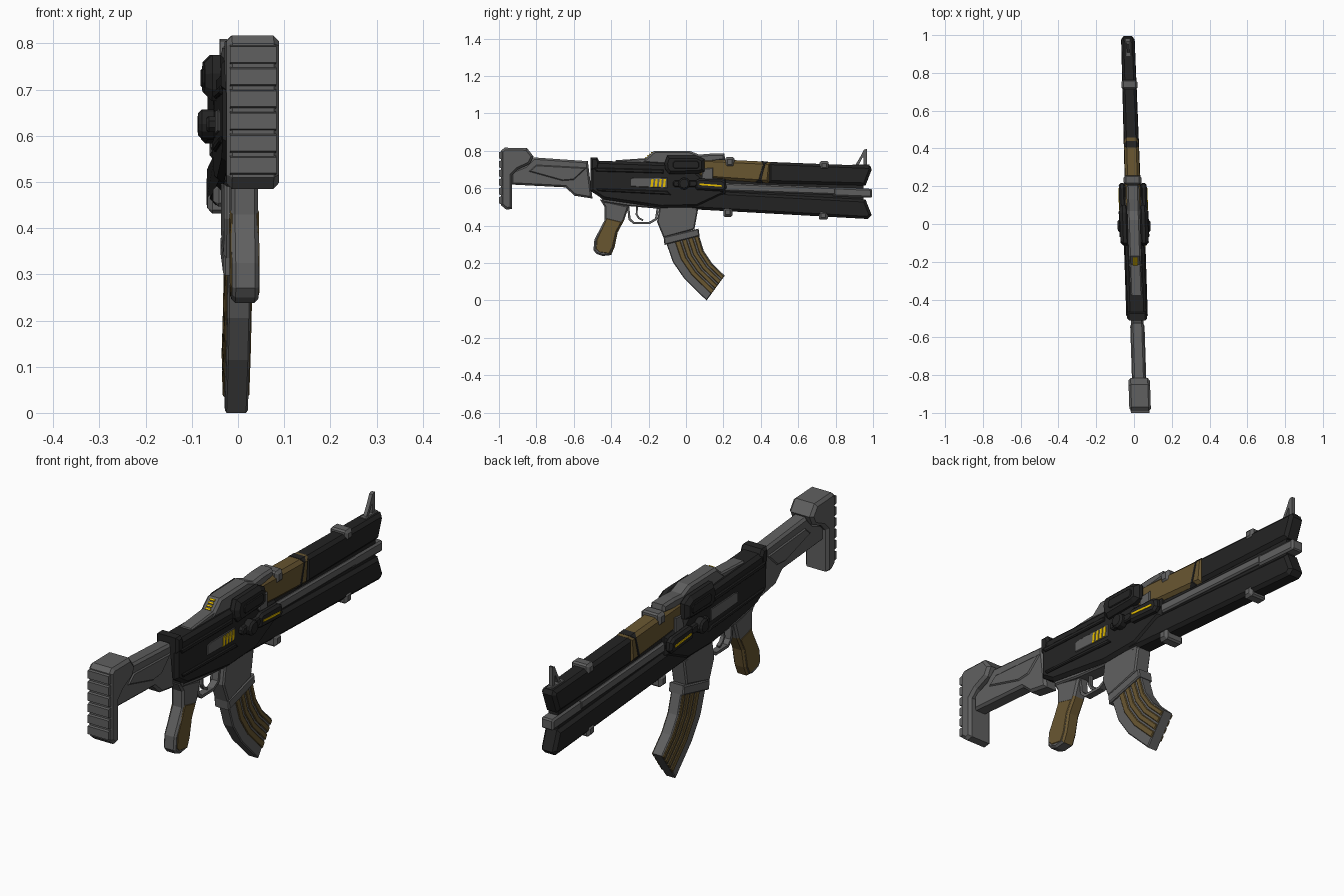
import bpy, bmesh, math
from mathutils import Vector


def material(name, rgb):
    m = bpy.data.materials.new(name)
    m.diffuse_color = (*rgb, 1)
    return m


BLACK = material("black polymer", (0.017, 0.017, 0.017))
GREY = material("grey metal", (0.115, 0.115, 0.115))
BRONZE = material("bronze", (0.14, 0.093, 0.03))
YELLOW = material("yellow light", (0.8, 0.52, 0.0))


def finish(name, bm, *mats):
    bmesh.ops.recalc_face_normals(bm, faces=bm.faces)
    me = bpy.data.meshes.new(name)
    bm.to_mesh(me)
    bm.free()
    for m in mats:
        me.materials.append(m)
    ob = bpy.data.objects.new(name, me)
    bpy.context.collection.objects.link(ob)
    return ob


def prism(bm, prof, x0, x1, bevel=0):
    """Side profile (y, z) extruded from x0 to x1 with chamfered caps."""
    rings = [[bm.verts.new((x, y, z)) for y, z in prof] for x in (x0, x1)]
    n = len(prof)
    caps = [bm.faces.new(r) for r in rings]
    new = caps + [bm.faces.new((rings[0][i], rings[0][(i + 1) % n],
                                rings[1][(i + 1) % n], rings[1][i])) for i in range(n)]
    bmesh.ops.recalc_face_normals(bm, faces=new)
    if bevel:
        edges = list({e for f in caps for e in f.edges})
        bmesh.ops.bevel(bm, geom=edges, offset=bevel, segments=1,
                        affect='EDGES', clamp_overlap=True)


def part(name, prof, hw, mat, bevel=0.0):
    bm = bmesh.new()
    prism(bm, prof, -hw, hw, bevel)
    return finish(name, bm, mat)


def pair(name, profs, x0, x1, mat, bevel=0.0, sides=(1, -1)):
    bm = bmesh.new()
    for prof in profs:
        for s in sides:
            prism(bm, prof, s * x0, s * x1, bevel)
    return finish(name, bm, mat)


def rect(y0, y1, z0, z1):
    return [(y0, z0), (y1, z0), (y1, z1), (y0, z1)]


def octa(y0, y1, z0, z1, c):
    return [(y0 + c, z0), (y1 - c, z0), (y1, z0 + c), (y1, z1 - c),
            (y1 - c, z1), (y0 + c, z1), (y0, z1 - c), (y0, z0 + c)]


# Stock: butt pad with ribs, arm and raised side panel
part("butt_pad", [(-.99, .80), (-.97, .817), (-.85, .815), (-.815, .77), (-.835, .73),
                  (-.90, .70), (-.93, .67), (-.93, .49), (-.96, .485), (-.99, .51)],
     .057, GREY, .012)
bm = bmesh.new()
for i in range(6):
    z = .515 + i * .048
    prism(bm, [(-.985, z), (-1, z + .004), (-1, z + .038), (-.985, z + .042)], -.05, .05)
finish("pad_ribs", bm, GREY)
part("stock_arm", [(-.935, .62), (-.935, .69), (-.86, .72), (-.815, .765), (-.525, .745),
                   (-.50, .545), (-.595, .56), (-.645, .605)], .033, GREY, .01)
part("stock_panel", [(-.84, .69), (-.80, .725), (-.53, .71), (-.60, .645), (-.66, .64)],
     .038, GREY, .005)

# Receiver, its rear collar and lower frame
part("receiver", [(-.51, .745), (-.465, .747), (-.12, .735), (.02, .72), (.09, .66), (.21, .65),
                  (.21, .57), (.06, .50), (-.13, .495), (-.44, .54), (-.51, .585)],
     .05, BLACK, .014)
part("rear_collar", [(-.51, .70), (-.51, .765), (-.475, .765), (-.462, .74), (-.47, .69)],
     .053, BLACK, .01)
pair("receiver_rails", [[(-.48, .69), (-.49, .71), (-.12, .70), (-.12, .68)],
                        [(-.47, .585), (-.48, .60), (-.10, .585), (-.08, .565)]],
     .046, .057, BLACK, .004)
part("lower_frame", [(-.46, .555), (-.44, .525), (-.31, .505), (-.14, .49),
                     (.06, .48), (.06, .55)], .035, GREY, .006)
pair("bolt_plate", [[(-.295, .61), (-.295, .652), (-.27, .658), (-.10, .655), (-.10, .602)]],
     .045, .0535, GREY, .002)
pair("charge_bars", [[(y, .606), (y + .005, .65), (y + .017, .65), (y + .012, .606)]
                     for y in (-.19, -.168, -.146, -.124)], .05, .056, YELLOW, 0, (1,))

# Optic hump, rear deck and sloped light dashes
part("top_optic", [(-.245, .735), (-.17, .80), (.02, .80), (.07, .78), (.13, .785),
                   (.205, .785), (.21, .75), (.0, .72)], .034, GREY, .01)
part("rear_deck", [(-.38, .73), (-.375, .75), (-.20, .762), (-.18, .73)], .03, GREY, .006)
bm = bmesh.new()
for i in range(6):
    y = -.237 + i * .0105
    z = .735 + (y + .245) * .867
    prism(bm, [(y, z), (y - .003, z + .004), (y + .003, z + .009), (y + .006, z + .005)],
          -.012, .012)
finish("optic_dashes", bm, YELLOW)

# Side pods, knobs and light capsules on both flanks
pair("side_pod", [[(-.115, .735), (-.10, .775), (.06, .775), (.10, .755), (.10, .69),
                   (.07, .68), (-.09, .675), (-.11, .70)]], .025, .075, BLACK, .016)
pair("side_pod_rib", [octa(-.07, .07, .705, .745, .01)], .07, .079, BLACK, .003)
pair("side_knob", [[(-.01 + .032 * math.cos(a * math.pi / 6), .625 + .032 * math.sin(a * math.pi / 6))
                    for a in range(12)]], .045, .087, BLACK, .008)
pair("knob_arm", [octa(-.07, .06, .608, .642, .01)], .045, .07, BLACK, .005)
pair("light_capsule", [[(.05, .60), (.06, .592), (.20, .583), (.217, .60), (.213, .635),
                        (.19, .648), (.07, .652), (.05, .64)]], .04, .074, BLACK, .01)
pair("capsule_light", [[(.072, .617), (.072, .626), (.19, .617), (.19, .608)]],
     .07, .077, YELLOW)

# Upper bronze shroud, slanted band and grey bracket
part("bronze_shroud", [(.0, .735), (.02, .757), (.12, .757), (.457, .741), (.445, .628),
                       (.20, .645), (.08, .655)], .040, BRONZE, .014)
part("shroud_band", [(.405, .745), (.44, .743), (.41, .628), (.37, .63)], .0415, BLACK, .014)
part("shroud_bracket", [(.09, .705), (.145, .71), (.145, .64), (.08, .64)], .046, GREY, .004)

# Black barrel hulls with flared muzzle, inner core and grey rail
part("upper_hull", [(.44, .741), (.985, .72), (.993, .70), (.96, .615), (.44, .628)],
     .040, BLACK, .014)
part("lower_hull", [(-.13, .575), (.21, .58), (.96, .54), (.993, .457), (.972, .436),
                    (-.13, .497)], .042, BLACK, .014)
part("barrel_core", [(.1, .66), (.95, .63), (.95, .53), (.1, .56)], .026, BLACK)
part("barrel_rail", [(.15, .63), (.80, .604), (.80, .565), (.15, .587)], .037, GREY, .007)
part("muzzle_block", [(.785, .605), (.99, .597), (.995, .59), (.995, .555), (.99, .55),
                      (.785, .558)], .034, GREY, .008)

# Clips around the hulls
for label, (y, z0, z1) in {"rear_top": (.21, .715, .767), "front_top": (.715, .70, .745),
                           "rear_bottom": (.20, .447, .495),
                           "front_bottom": (.71, .432, .478)}.items():
    part("clip_" + label, octa(y, y + .048, z0, z1, .007), .047, GREY, .012)

# Front sight: open triangular frame
pair("front_sight", [[(.90, .715), (.945, .79), (.958, .79), (.918, .715)],
                     [(.948, .715), (.95, .805), (.968, .81), (.968, .715)],
                     [(.93, .765), (.95, .805), (.96, .81), (.96, .765)]], .0, .009, GREY)
part("sight_base", rect(.89, .98, .708, .727), .017, GREY, .003)

# Grip: grey spine with bronze on the lower sides and front
grip = [(-.46, .54), (-.435, .50), (-.435, .43), (-.49, .325), (-.495, .27), (-.48, .25),
        (-.445, .238), (-.40, .243), (-.382, .285), (-.365, .365), (-.33, .43), (-.305, .505)]
grip_ob = part("grip", grip, .029, GREY, .008)
pair("grip_panel", [[(-.425, .44), (-.478, .325), (-.482, .275), (-.465, .258), (-.41, .25),
                     (-.392, .285), (-.374, .365), (-.345, .42)]], .02, .031, BRONZE, .003)
grip_ob.data.materials.append(BRONZE)
for f in grip_ob.data.polygons:
    if f.center.z < .41 and f.normal.y > .4:
        f.material_index = 1

# Trigger guard and trigger
guard = [(-.31, .51), (-.302, .435), (-.28, .415), (-.195, .415), (-.16, .435), (-.15, .50)]
trigger = [(-.262, .50), (-.264, .46), (-.252, .44), (-.232, .43)]


def strip(name, path, t, hw):
    bm = bmesh.new()
    for a, b in zip(path, path[1:]):
        a, b = Vector(a), Vector(b)
        d = (b - a).normalized() * t
        n = Vector((-d.y, d.x))
        prism(bm, [a - d * .5 - n, b + d * .5 - n, b + d * .5 + n, a - d * .5 + n], -hw, hw)
    finish(name, bm, GREY)


strip("trigger_guard", guard, .006, .015)
strip("trigger", trigger, .005, .008)

# Magazine well, collar and curved magazine with bronze ribs
part("magazine_well", [(-.14, .51), (.065, .49), (.045, .38), (-.12, .335), (-.155, .42)],
     .035, GREY, .006)
part("magazine_collar", [(-.12, .34), (.067, .384), (.073, .345), (-.115, .297)],
     .036, GREY, .005)
back = [Vector(p) for p in ((-.11, .32), (-.07, .205), (-.008, .115), (.11, .0))]
front = [Vector(p) for p in ((.066, .36), (.095, .265), (.14, .197), (.207, .133))]
part("magazine", back + front[::-1], .025, GREY, .004)


def band(t0, t1):
    lo = [b.lerp(f, t0) for b, f in zip(back, front)]
    hi = [b.lerp(f, t1) for b, f in zip(back, front)]
    return lo + hi[::-1]


pair("magazine_ribs", [band(*t) for t in ((.26, .42), (.47, .61), (.66, .80), (.85, .97))],
     .02, .029, BRONZE, .003)

# Slim the barrel toward the muzzle and give the whole gun its slight yaw
for ob in bpy.context.collection.objects:
    for v in ob.data.vertices:
        v.co.x = v.co.x * (1 - .2 * max(0, v.co.y - .25)) - .033 * v.co.y
